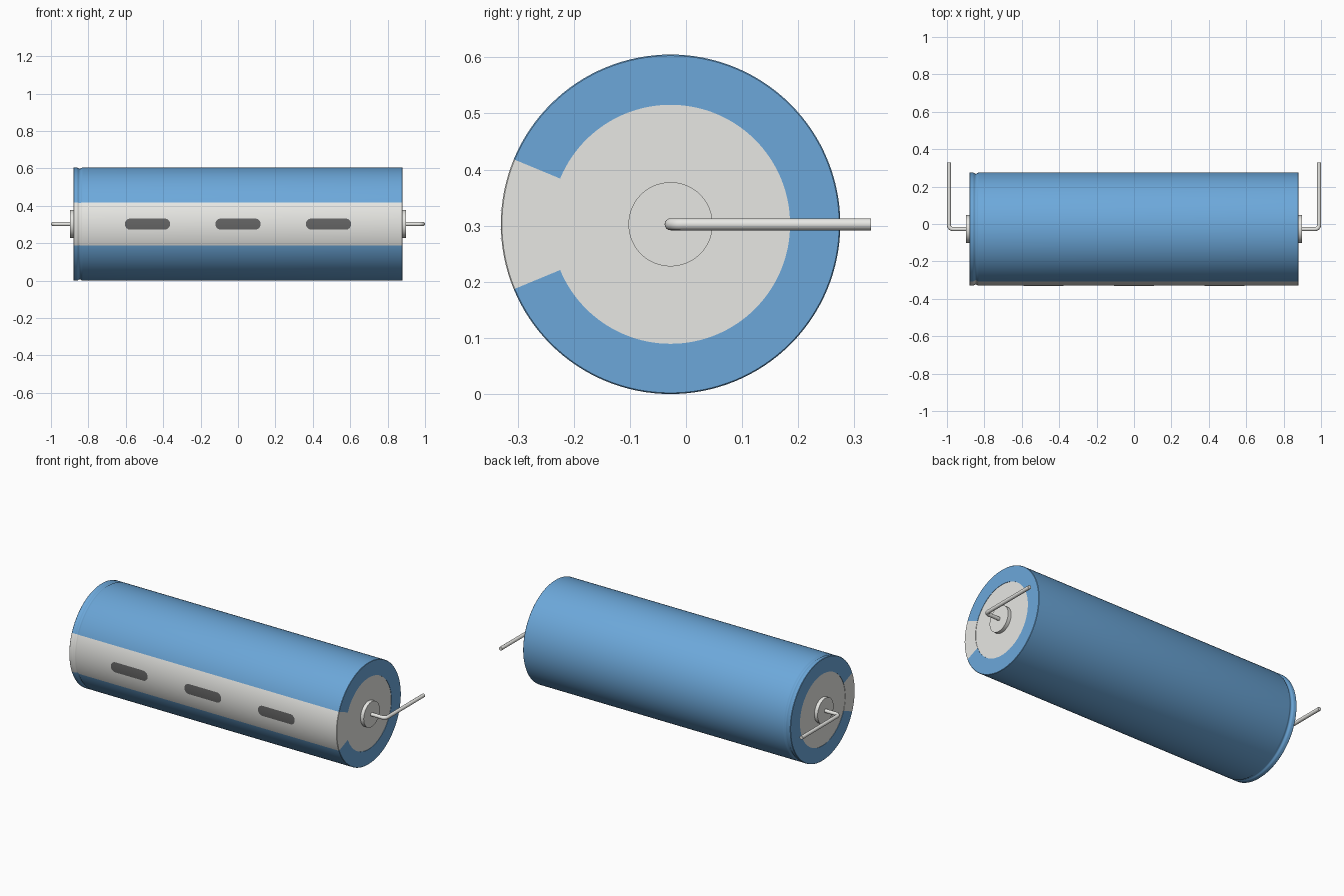
import bpy, bmesh
from math import sin, cos, pi, radians, sqrt, atan2
from mathutils import Vector

if "Cube" in bpy.data.objects:
    bpy.data.objects.remove(bpy.data.objects["Cube"])

R, CY, CZ = 0.3025, -0.0275, 0.3025   # body radius and axis position
HALF = 0.88                           # half length of the sleeve
SEG = 128


def material(name, rgb):
    m = bpy.data.materials.new(name)
    m.diffuse_color = (*rgb, 1)
    m.use_nodes = True
    m.node_tree.nodes["Principled BSDF"].inputs["Base Color"].default_value = m.diffuse_color
    return m


blue = material("blue_sleeve", (0.15, 0.39, 0.70))
pale = material("pale_grey", (0.8, 0.8, 0.77))
dark = material("dark_grey", (0.13, 0.13, 0.13))


def smooth(ob):
    bpy.ops.object.select_all(action='DESELECT')
    ob.select_set(True)
    bpy.context.view_layer.objects.active = ob
    bpy.ops.object.shade_smooth_by_angle(angle=radians(35))


def finish(bm, name, mats):
    me = bpy.data.meshes.new(name)
    bm.to_mesh(me)
    bm.free()
    ob = bpy.data.objects.new(name, me)
    for m in mats:
        me.materials.append(m)
    bpy.context.collection.objects.link(ob)
    smooth(ob)
    return ob


def revolve(profile):
    """Spin (x, radius) points around the body axis."""
    bm = bmesh.new()
    rings = [[bm.verts.new((x, CY + r * cos(2 * pi * k / SEG), CZ + r * sin(2 * pi * k / SEG)))
              for k in range(SEG)] for x, r in profile]
    for a, b in zip(rings, rings[1:]):
        for k in range(SEG):
            n = (k + 1) % SEG
            bm.faces.new((a[k], a[n], b[n], b[k]))
    bmesh.ops.remove_doubles(bm, verts=bm.verts, dist=1e-6)
    bmesh.ops.recalc_face_normals(bm, faces=bm.faces)
    return bm


# Sleeve: folded-over end lips, one rolled groove near the left end
groove = [(-0.846 + 0.016 * t / 4, R - 0.0035 * (1 + cos(pi * t / 4))) for t in range(-4, 5)]
lip = [(HALF - 0.01, 0.213), (HALF, 0.213), (HALF, R - 0.002), (HALF - 0.002, R)]
profile = [(-x, r) for x, r in lip] + groove + lip[::-1] + [(-HALF + 0.01, 0.213)]
bm = revolve(profile)
for f in bm.faces:   # pale stripe along the front, continuing over both lips
    c = f.calc_center_median()
    if abs(atan2(c.z - CZ, -(c.y - CY))) < radians(22.5):
        f.material_index = 1
finish(bm, "sleeve", [blue, pale])

# End discs with raised terminal bosses
for s, side in ((-1, "left"), (1, "right")):
    cap = [(0.86, 0), (0.86, 0.216), (0.878, 0.216), (0.878, 0.075), (0.899, 0.075), (0.899, 0)]
    finish(revolve([(s * x, r) for x, r in cap]), side + "_end_cap", [pale])

# Dark rounded polarity marks wrapped on the stripe
L, H, ROWS = 0.121, 0.03, 8
for i, cx in enumerate((-0.484, 0, 0.484)):
    bm = bmesh.new()
    ends = [L - H + H * sin(pi / 2 * t / 8) for t in range(9)]
    cols = []
    for u in [-e for e in ends[::-1]] + ends:
        d = max(0, abs(u) - (L - H))
        h = sqrt(max(0, H * H - d * d))
        col = []
        for j in range(ROWS + 1):
            a = h * (2 * j / ROWS - 1) / R
            col.append(bm.verts.new((cx + u, CY - (R + 0.0012) * cos(a),
                                     CZ + (R + 0.0012) * sin(a))))
        cols.append(col)
    for a, b in zip(cols, cols[1:]):
        for j in range(ROWS):
            bm.faces.new((a[j], b[j], b[j + 1], a[j + 1]))
    bmesh.ops.remove_doubles(bm, verts=bm.verts, dist=1e-6)
    finish(bm, f"polarity_mark_{i + 1}", [dark])

# Bent wire leads
WIRE, BEND = 0.0107, 0.022
for s, side in ((-1, "left"), (1, "right")):
    X = 1 - WIRE
    pts = [(0.885, CY)]
    pts += [(X - BEND + BEND * sin(pi / 2 * t / 8), CY + BEND - BEND * cos(pi / 2 * t / 8))
            for t in range(9)]
    pts.append((X, 0.33))
    cu = bpy.data.curves.new(side + "_lead", 'CURVE')
    cu.dimensions = '3D'
    cu.bevel_depth = WIRE
    cu.bevel_resolution = 6
    cu.use_fill_caps = True
    sp = cu.splines.new('POLY')
    sp.points.add(len(pts) - 1)
    for p, (x, y) in zip(sp.points, pts):
        p.co = (s * x, y, CZ, 1)
    cu.materials.append(pale)
    ob = bpy.data.objects.new(side + "_lead", cu)
    bpy.context.collection.objects.link(ob)
    bpy.ops.object.select_all(action='DESELECT')
    ob.select_set(True)
    bpy.context.view_layer.objects.active = ob
    bpy.ops.object.convert(target='MESH')
    smooth(bpy.context.view_layer.objects.active)
